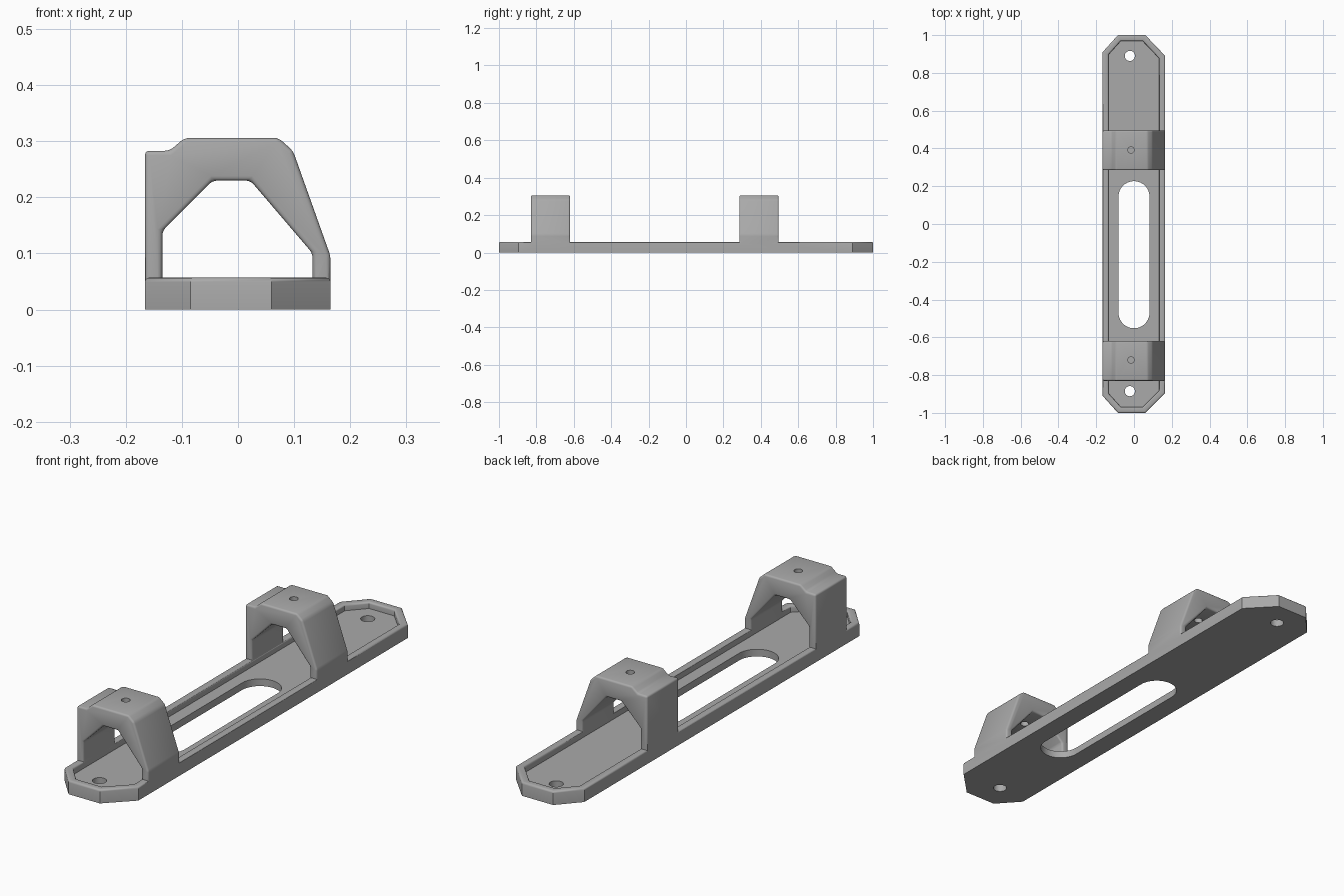
import bpy, bmesh, math

old = bpy.data.objects.get("Cube")
if old:
    bpy.data.objects.remove(old)

grey = bpy.data.materials.new("matte_grey")
grey.use_nodes = True
GREY = (0.4, 0.4, 0.4, 1)
grey.diffuse_color = GREY
grey.node_tree.nodes["Principled BSDF"].inputs["Base Color"].default_value = GREY

ROUND = 0.008


def finish(bm, name):
    bmesh.ops.recalc_face_normals(bm, faces=bm.faces)
    mesh = bpy.data.meshes.new(name)
    bm.to_mesh(mesh)
    bm.free()
    mesh.materials.append(grey)
    obj = bpy.data.objects.new(name, mesh)
    bpy.context.collection.objects.link(obj)
    return obj


def prism(points, offset):
    """Extrude a closed 3D outline by an offset; returns the bmesh and end face."""
    bm = bmesh.new()
    face = bm.faces.new([bm.verts.new(p) for p in points])
    out = bmesh.ops.extrude_face_region(bm, geom=[face], use_keep_orig=True)
    verts = [g for g in out["geom"] if isinstance(g, bmesh.types.BMVert)]
    bmesh.ops.translate(bm, verts=verts, vec=offset)
    end = [g for g in out["geom"] if isinstance(g, bmesh.types.BMFace)][0]
    bmesh.ops.recalc_face_normals(bm, faces=bm.faces)
    return bm, end


def round_edges(bm, edges):
    bmesh.ops.bevel(bm, geom=edges, offset=ROUND, segments=3, profile=0.5,
                    affect='EDGES', clamp_overlap=True)


def boolean(target, other, operation):
    mod = target.modifiers.new(operation.lower(), 'BOOLEAN')
    mod.operation = operation
    mod.solver = 'EXACT'
    mod.object = other
    bpy.context.view_layer.objects.active = target
    bpy.ops.object.modifier_apply(modifier=mod.name)
    bpy.data.objects.remove(other)


def slot_cutter(x, y0, y1, radius, z0, z1, steps=20):
    """Vertical stadium; a plain cylinder when y0 equals y1."""
    pts = []
    for y, start in ((y1, 0), (y0, math.pi)):
        last = steps if y0 == y1 else steps + 1
        for i in range(last):
            a = start + math.pi * i / steps
            pts.append((x + radius * math.cos(a), y + radius * math.sin(a), z0))
    bm, _ = prism(pts, (0, 0, z1 - z0))
    cutter = finish(bm, "cutter")
    cutter.hide_render = True
    return cutter


# Base tray: chamfered plate with a sunken floor and rounded rim
outline = [(-0.085, -1), (0.06, -1), (0.165, -0.895), (0.165, 0.89), (0.06, 1),
           (-0.085, 1), (-0.166, 0.91), (-0.166, -0.91)]
bm, top = prism([(x, y, 0) for x, y in outline], (0, 0, 0.057))
bmesh.ops.inset_region(bm, faces=[top], thickness=0.032, use_even_offset=True)
rim = [e for e in bm.edges if all(v.co.z > 0.05 for v in e.verts)]
rim = [e for e in rim if any(abs(f.normal.z) < 0.5 for f in e.link_faces)
       or top in e.link_faces]
drop = bmesh.ops.extrude_face_region(bm, geom=[top])
bmesh.ops.translate(bm, vec=(0, 0, -0.027),
                    verts=[g for g in drop["geom"] if isinstance(g, bmesh.types.BMVert)])
if top.is_valid and top not in drop["geom"]:
    bmesh.ops.delete(bm, geom=[top], context='FACES_ONLY')
bmesh.ops.recalc_face_normals(bm, faces=bm.faces)
rim = [e for e in bm.edges if all(v.co.z > 0.05 for v in e.verts)
       and any(abs(f.calc_center_median().z - 0.057) > 0.005 for f in e.link_faces)]
round_edges(bm, rim)
tray = finish(bm, "mounting_bracket")

# Two clip arches: sloped on one side, upright with a small step on the other
arch = [(-0.166, 0.02), (-0.166, 0.283), (-0.122, 0.283), (-0.095, 0.306),
        (0.072, 0.306), (0.098, 0.283), (0.165, 0.095), (0.165, 0.02),
        (0.133, 0.02), (0.133, 0.1), (0.022, 0.23), (-0.045, 0.23),
        (-0.135, 0.14), (-0.135, 0.02)]
for y in (-0.83, 0.285):
    bm, _ = prism([(x, y, z) for x, z in arch], (0, 0.21, 0))
    round_edges(bm, [e for e in bm.edges if max(v.co.z for v in e.verts) > 0.03])
    boolean(tray, finish(bm, "clip_arch"), 'UNION')

# Long cable slot, screw holes and small holes in the arch tops
boolean(tray, slot_cutter(0, -0.47, 0.145, 0.082, -0.1, 0.1), 'DIFFERENCE')
for y in (-0.885, 0.89):
    boolean(tray, slot_cutter(-0.022, y, y, 0.027, -0.1, 0.1), 'DIFFERENCE')
for y in (-0.72, 0.392):
    boolean(tray, slot_cutter(-0.016, y, y, 0.017, 0.2, 0.4), 'DIFFERENCE')

bpy.ops.object.select_all(action='DESELECT')
tray.select_set(True)
bpy.context.view_layer.objects.active = tray
bpy.ops.object.shade_smooth_by_angle(angle=math.radians(35))
